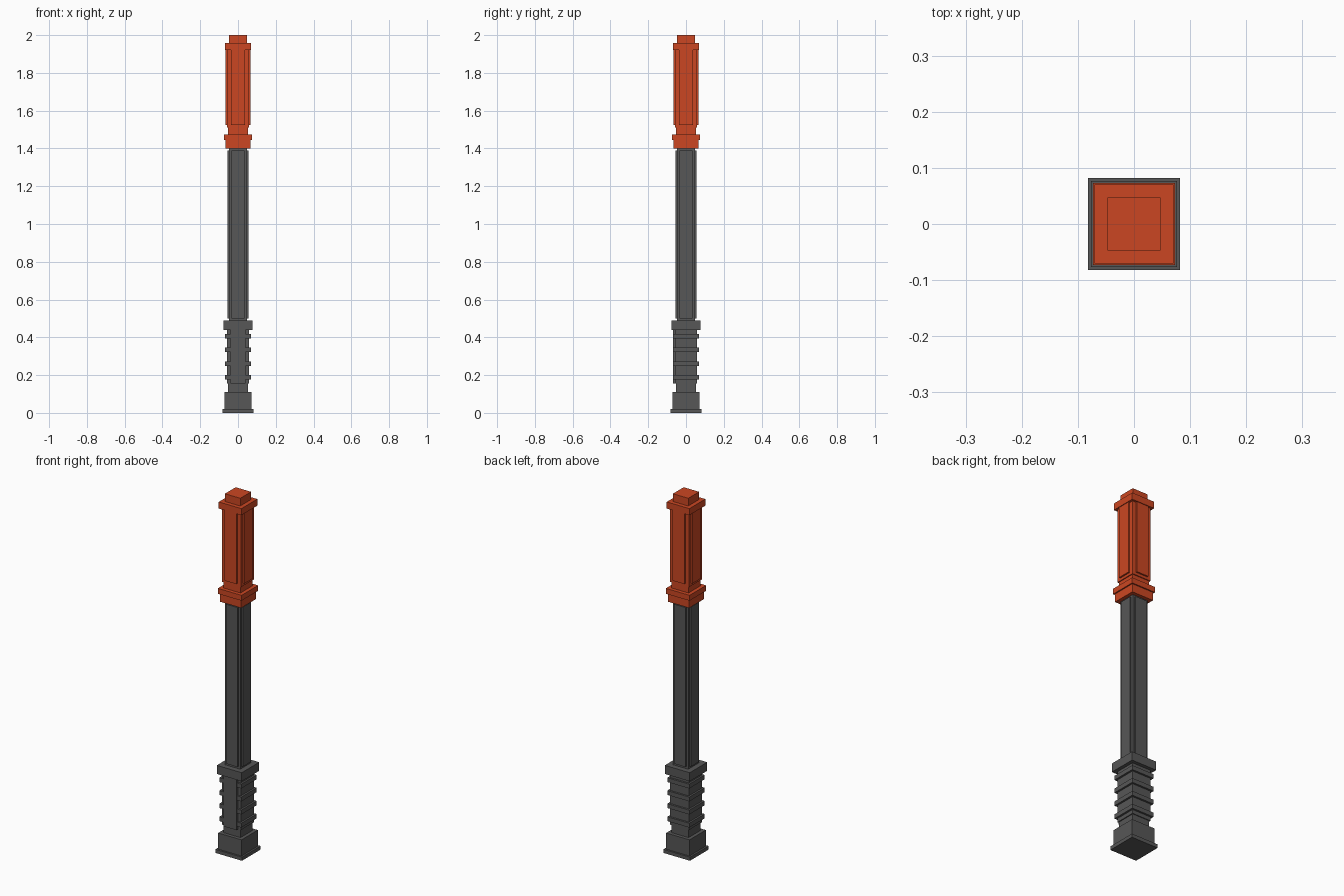
import bpy, bmesh
from mathutils import Matrix

if "Cube" in bpy.data.objects:
    bpy.data.objects.remove(bpy.data.objects["Cube"])


def material(name, rgb):
    m = bpy.data.materials.new(name)
    m.diffuse_color = (*rgb, 1)
    m.use_nodes = True
    m.node_tree.nodes["Principled BSDF"].inputs["Base Color"].default_value = m.diffuse_color
    return m


GREY = material("dark grey", (0.095, 0.095, 0.095))
RED = material("orange red", (0.60, 0.062, 0.016))


def boxes(name, parts, mat):
    """One object from boxes given as (x0, x1, y0, y1, z0, z1)."""
    bm = bmesh.new()
    for x0, x1, y0, y1, z0, z1 in parts:
        centre = Matrix.Translation(((x0 + x1) / 2, (y0 + y1) / 2, (z0 + z1) / 2))
        size = Matrix.Diagonal((x1 - x0, y1 - y0, z1 - z0, 1))
        bmesh.ops.create_cube(bm, size=1, matrix=centre @ size)
    me = bpy.data.meshes.new(name)
    bm.to_mesh(me)
    bm.free()
    ob = bpy.data.objects.new(name, me)
    me.materials.append(mat)
    bpy.context.collection.objects.link(ob)
    return ob


def block(h, z0, z1):
    """Centred square block of half width h."""
    return (-h, h, -h, h, z0, z1)


def side_plates(core, out, w, z0, z1):
    """Raised plates on all four sides of a square core."""
    inn = core - 0.005
    return [(-w, w, -out, -inn, z0, z1), (-w, w, inn, out, z0, z1),
            (-out, -inn, -w, w, z0, z1), (inn, out, -w, w, z0, z1)]


# Foot
boxes("base_plate", [block(0.082, 0, 0.02)], GREY)
boxes("pommel", [block(0.072, 0.02, 0.11)], GREY)
boxes("pommel_neck", [block(0.0525, 0.11, 0.155)], GREY)

# Grip with ridges and a smooth plate on the front
boxes("grip_core", [block(0.0575, 0.155, 0.44)], GREY)
boxes("grip_ridges", [block(0.068, z, z + 0.024) for z in (0.176, 0.249, 0.322, 0.394)], GREY)
boxes("grip_front_plate", [(-0.04, 0.04, -0.07, -0.05, 0.155, 0.44)], GREY)
boxes("guard_collar", [block(0.077, 0.44, 0.488)], GREY)

# Shaft with raised panels
boxes("shaft_core", [block(0.047, 0.488, 1.40)], GREY)
boxes("shaft_panels", side_plates(0.047, 0.055, 0.035, 0.50, 1.39), GREY)

# Head collar
boxes("head_collar_lower", [block(0.066, 1.40, 1.445)], RED)
boxes("head_collar_upper", [block(0.073, 1.445, 1.475)], RED)
boxes("head_neck", [block(0.0525, 1.475, 1.51)], RED)

# Head with raised panels, cap and tip
boxes("head_core", [block(0.0575, 1.51, 1.92)], RED)
boxes("head_panels", side_plates(0.0575, 0.066, 0.036, 1.525, 1.92), RED)
boxes("head_cap", [block(0.07, 1.92, 1.957)], RED)
boxes("head_tip", [block(0.0475, 1.957, 2.0)], RED)
